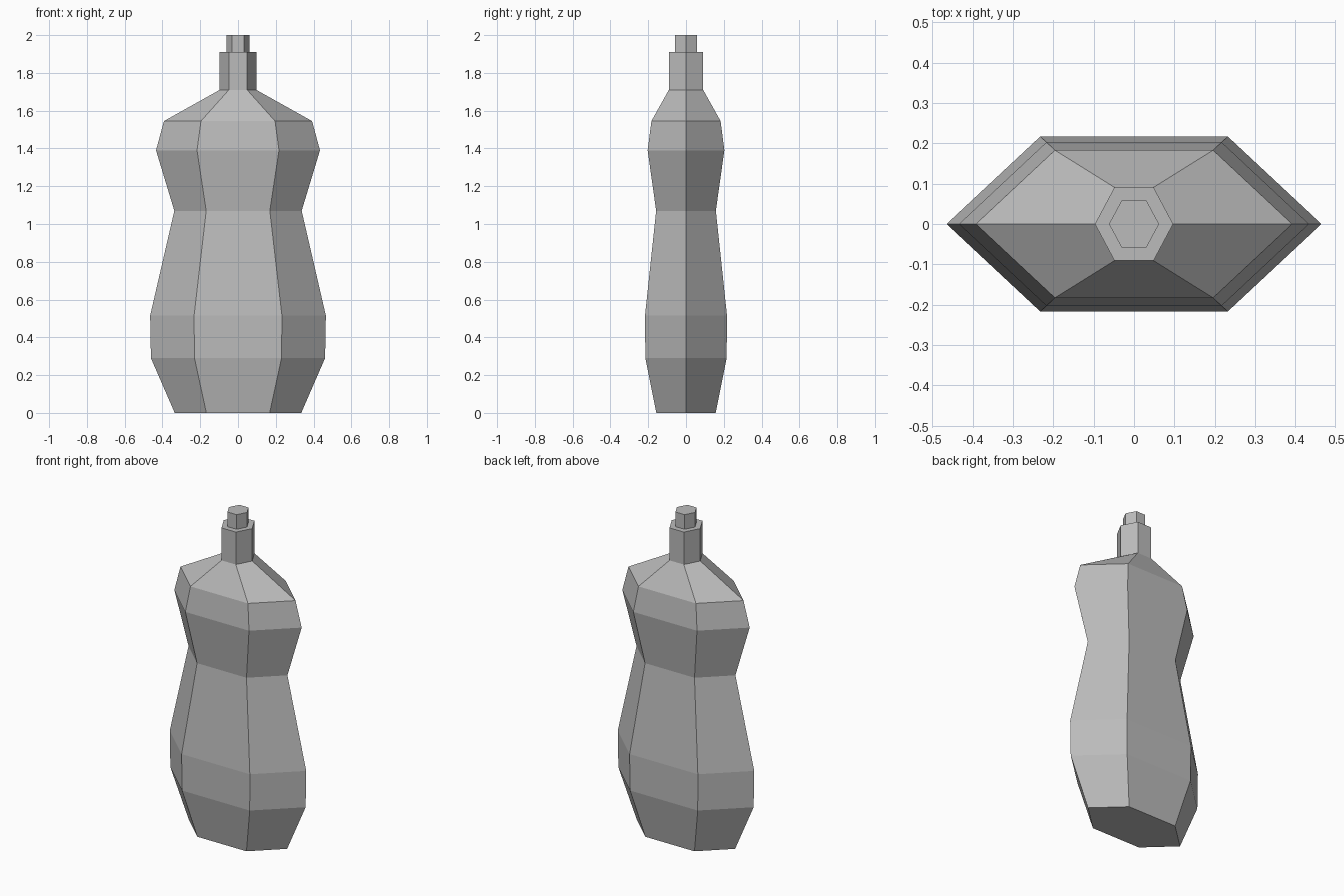
import bpy, bmesh
from math import cos, sin, pi

cube = bpy.data.objects.get("Cube")
if cube:
    bpy.data.objects.remove(cube, do_unlink=True)

SIDES = 6
grey = bpy.data.materials.new("plain grey")
grey.use_nodes = True
colour = (0.5, 0.5, 0.5, 1)
grey.diffuse_color = colour
grey.node_tree.nodes["Principled BSDF"].inputs["Base Color"].default_value = colour


def loft(name, rings, cap_bottom=False, cap_top=False):
    """Skin a stack of six-sided rings given as (z, half width, half depth)."""
    bm = bmesh.new()
    loops = []
    for z, half_x, half_y in rings:
        loops.append([bm.verts.new((half_x * cos(2 * pi * i / SIDES),
                                    half_y * sin(2 * pi * i / SIDES) / sin(pi / 3), z))
                      for i in range(SIDES)])
    for low, high in zip(loops, loops[1:]):
        for i in range(SIDES):
            j = (i + 1) % SIDES
            bm.faces.new((low[i], low[j], high[j], high[i]))
    if cap_bottom:
        bm.faces.new(loops[0][::-1])
    if cap_top:
        bm.faces.new(loops[-1])
    mesh = bpy.data.meshes.new(name)
    bm.to_mesh(mesh)
    bm.free()
    mesh.materials.append(grey)
    obj = bpy.data.objects.new(name, mesh)
    bpy.context.collection.objects.link(obj)
    return obj


# Flattened body with a pinched waist and sloping shoulders
loft("bottle_body", [(0, 0.335, 0.157), (0.29, 0.461, 0.215), (0.515, 0.465, 0.217),
                     (1.07, 0.337, 0.158), (1.39, 0.434, 0.203),
                     (1.545, 0.392, 0.183), (1.71, 0.097, 0.091)], cap_bottom=True)

# Neck with a flat rim running in to the nozzle
loft("neck", [(1.71, 0.097, 0.091), (1.91, 0.097, 0.091), (1.91, 0.062, 0.058)])

# Nozzle
loft("nozzle", [(1.91, 0.062, 0.058), (2.0, 0.062, 0.058)], cap_top=True)
